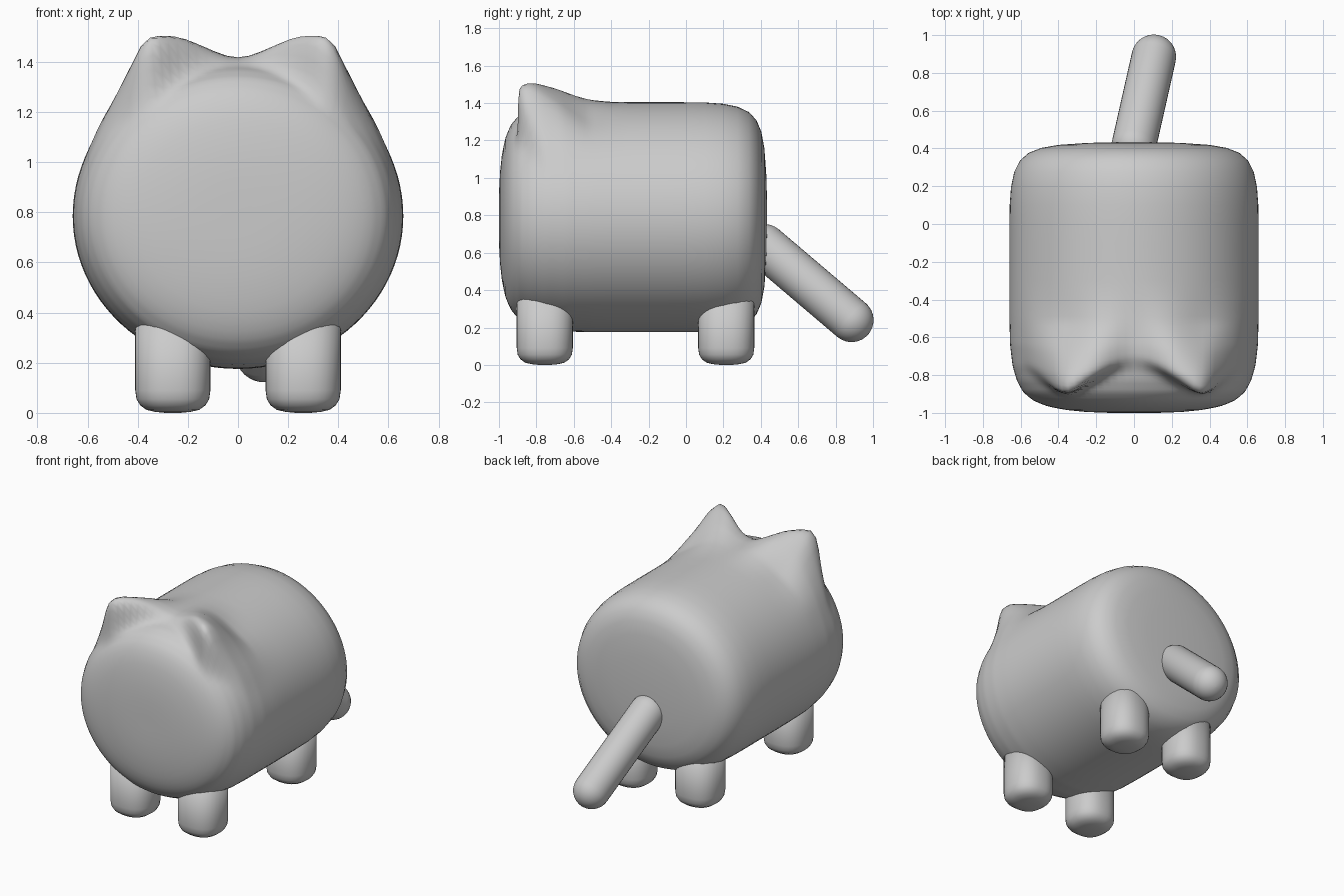
import bpy, bmesh, math
from mathutils import Vector

if "Cube" in bpy.data.objects:
    bpy.data.objects.remove(bpy.data.objects["Cube"])

grey = bpy.data.materials.new("plain grey")
grey.diffuse_color = (0.6, 0.6, 0.6, 1)
grey.use_nodes = True
grey.node_tree.nodes["Principled BSDF"].inputs["Base Color"].default_value = grey.diffuse_color


def lerp(table, t):
    """Smooth lookup in a short list of (key, value) pairs."""
    if t <= table[0][0]:
        return table[0][1]
    for (a, va), (b, vb) in zip(table, table[1:]):
        if t <= b:
            return va + (vb - va) * (t - a) / (b - a)
    return table[-1][1]


def finish(name, bm):
    bmesh.ops.recalc_face_normals(bm, faces=bm.faces)
    mesh = bpy.data.meshes.new(name)
    bm.to_mesh(mesh)
    bm.free()
    mesh.materials.append(grey)
    for p in mesh.polygons:
        p.use_smooth = True
    ob = bpy.data.objects.new(name, mesh)
    bpy.context.collection.objects.link(ob)
    return ob


def loft(name, start, end, profile, segs=32, power=2.0):
    """Closed turned shape: profile holds (distance along axis, radius)."""
    start, axis = Vector(start), Vector(end) - Vector(start)
    rot = axis.to_track_quat('Z', 'Y')
    bm = bmesh.new()
    rings = []
    for d, r in profile:
        ring = []
        for i in range(segs):
            a = 2 * math.pi * i / segs
            c, s = math.cos(a), math.sin(a)
            k = r / (abs(c) ** power + abs(s) ** power) ** (1 / power)
            ring.append(bm.verts.new(start + rot @ Vector((k * c, k * s, d))))
        rings.append(ring)
    bridge(bm, rings)
    return finish(name, bm)


def bridge(bm, rings):
    n = len(rings[0])
    for r0, r1 in zip(rings, rings[1:]):
        for i in range(n):
            j = (i + 1) % n
            bm.faces.new((r0[i], r0[j], r1[j], r1[i]))
    bm.faces.new(rings[0])
    bm.faces.new(rings[-1])


# Body: round barrel along y, with ears drawn up out of its front top
ENDS = [(-1.0, 0.05), (-1.0, 0.25), (-0.995, 0.4), (-0.985, 0.55), (-0.965, 0.7),
        (-0.935, 0.81), (-0.89, 0.89), (-0.83, 0.94), (-0.75, 0.975), (-0.64, 0.995),
        (-0.5, 1.0), (0.1, 1.0), (0.2, 0.99), (0.28, 0.965), (0.34, 0.92),
        (0.38, 0.85), (0.405, 0.75), (0.42, 0.62), (0.43, 0.4), (0.435, 0.05)]
EAR_LIFT = [(0, 0.015), (0.05, 0.025), (0.1, 0.055), (0.15, 0.09), (0.2, 0.13), (0.25, 0.165),
            (0.3, 0.2), (0.35, 0.23), (0.39, 0.22), (0.43, 0.15), (0.5, 0.07), (0.6, 0.01), (0.66, 0)]
EAR_FRONT = [(0, -0.72), (0.1, -0.74), (0.2, -0.79), (0.3, -0.845), (0.36, -0.865),
             (0.42, -0.845), (0.55, -0.76), (0.66, -0.7)]


def ease(t):
    t = max(0.0, min(1.0, t))
    return t * t * (3 - 2 * t)


def ear(p):
    if p.z < 0.95:
        return p
    x = abs(p.x)
    d = p.y - lerp(EAR_FRONT, x)
    fall = ease((d + 0.05) / 0.09) if d < 0.04 else 1 - ease((d - 0.04) / 0.34)
    lift = lerp(EAR_LIFT, x) * fall * ease((p.z - 0.95) / 0.2)
    return p + Vector((0, -0.3 * lift, lift))


bm = bmesh.new()
stations = [ENDS[0]]
for (y0, s0), (y1, s1) in zip(ENDS, ENDS[1:]):
    n = max(1, math.ceil((y1 - y0) / 0.02)) if y1 < -0.4 else max(1, math.ceil((y1 - y0) / 0.1))
    stations += [(y0 + (y1 - y0) * k / n, s0 + (s1 - s0) * k / n) for k in range(1, n + 1)]
rings = []
SEGS = 96
for y, s in stations:
    ring = []
    for i in range(SEGS):
        a = 2 * math.pi * i / SEGS
        up = math.sin(a) * s
        p = Vector((0.66 * s * math.cos(a), y, 0.785 + up * (0.62 if up > 0 else 0.61)))
        ring.append(bm.verts.new(ear(p)))
    rings.append(ring)
bridge(bm, rings)
body = finish("body", bm)
relax = body.modifiers.new("relax", 'SMOOTH')
relax.factor, relax.iterations = 0.5, 3

# Legs: four short rounded stubs
LEG = [(0, 0.03), (0.004, 0.07), (0.012, 0.105), (0.03, 0.13), (0.055, 0.145), (0.09, 0.15), (0.42, 0.15)]
for end, y in (("front", -0.755), ("back", 0.215)):
    for side, x in (("left", -0.26), ("right", 0.26)):
        loft(f"{end}_{side}_leg", (x, y, 0), (x, y, 1), LEG, power=2.4)

# Tail: round-ended rod sloping down and slightly sideways
A, B, R = Vector((0.0, 0.42, 0.635)), Vector((0.105, 0.885, 0.24)), 0.118
L = (B - A).length
arc = [math.pi / 2 * k / 8 for k in range(9)]
tail = [(-R * math.cos(a), max(0.004, R * math.sin(a))) for a in arc]
tail += [(L + R * math.sin(a), max(0.004, R * math.cos(a))) for a in arc]
loft("tail", A, B, tail)
